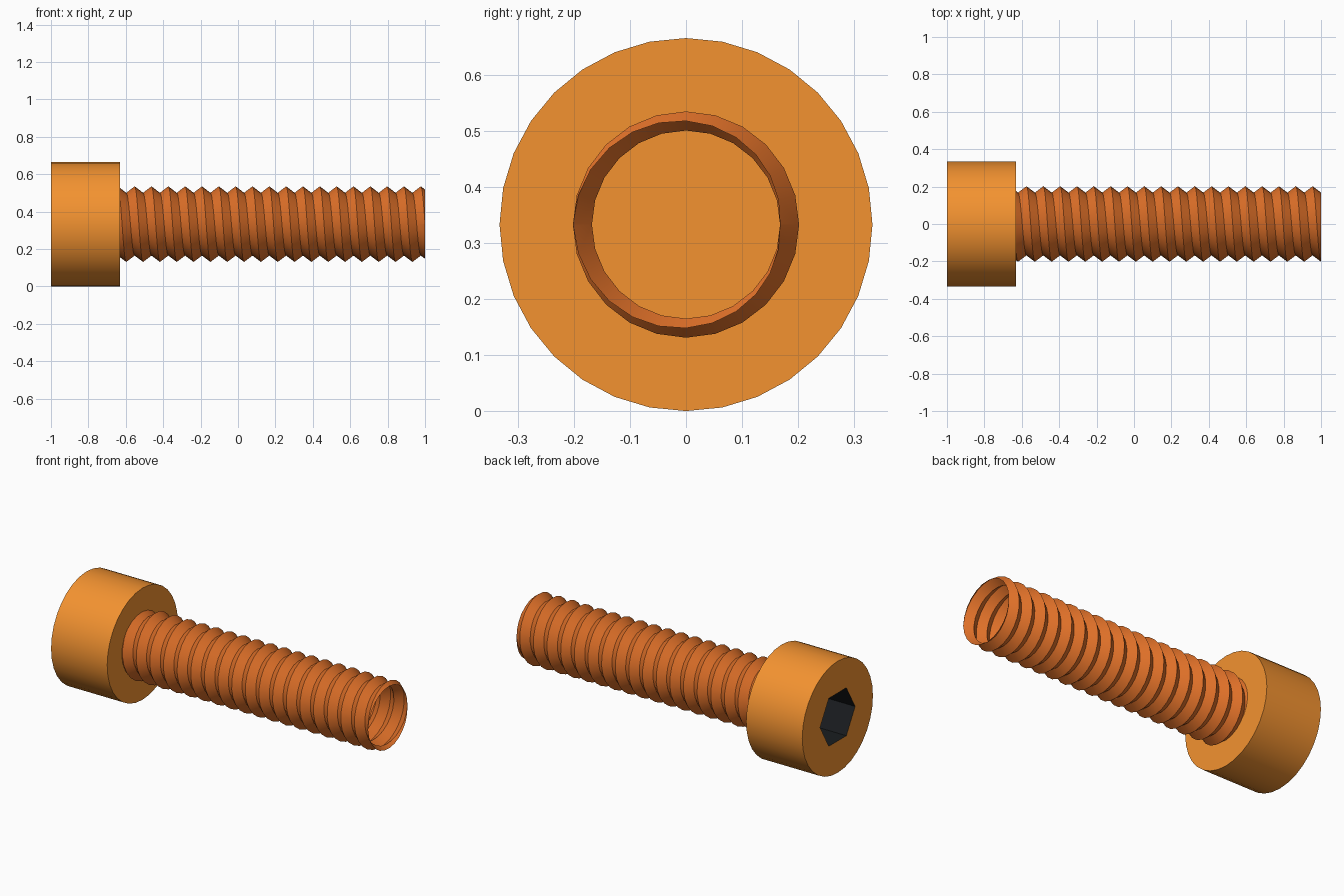
import bpy, bmesh
from math import sin, cos, pi, radians

if "Cube" in bpy.data.objects:
    bpy.data.objects.remove(bpy.data.objects["Cube"])

R_HEAD, R_CREST, R_ROOT = 0.333, 0.202, 0.168
CZ = R_HEAD                      # height of the bolt axis
X_CAP, X_NECK, X_TIP = -1.0, -0.63, 1.0
PITCH, SIDES, TURNS = 0.09, 24, 22


def material(name, rgb):
    m = bpy.data.materials.new(name)
    m.diffuse_color = (*rgb, 1)
    m.use_nodes = True
    m.node_tree.nodes["Principled BSDF"].inputs["Base Color"].default_value = m.diffuse_color
    return m


def finish(bm, name, mats):
    me = bpy.data.meshes.new(name)
    bm.to_mesh(me)
    bm.free()
    ob = bpy.data.objects.new(name, me)
    bpy.context.collection.objects.link(ob)
    for m in mats:
        me.materials.append(m)
    bpy.ops.object.select_all(action='DESELECT')
    ob.select_set(True)
    bpy.context.view_layer.objects.active = ob
    bpy.ops.object.shade_smooth_by_angle(angle=radians(35))
    return ob


def point(bm, x, r, a):
    return bm.verts.new((x, r * cos(a), CZ + r * sin(a)))


def ring(bm, x, r, n):
    return [point(bm, x, r, 2 * pi * i / n) for i in range(n)]


def walls(bm, a, b, mat=0):
    n = len(a)
    for i in range(n):
        j = (i + 1) % n
        bm.faces.new((a[i], a[j], b[j], b[i])).material_index = mat


orange = material("head_orange", (0.90, 0.29, 0.03))
rust = material("thread_orange", (0.75, 0.165, 0.022))
dark = material("socket_dark", (0.010, 0.012, 0.014))

# Cylindrical head with a hexagonal key socket
bm = bmesh.new()
cap, neck = ring(bm, X_CAP, R_HEAD, 32), ring(bm, X_NECK, R_HEAD, 32)
mouth, floor = ring(bm, X_CAP, 0.165, 6), ring(bm, X_CAP + 0.2, 0.165, 6)
walls(bm, cap, neck)
bm.faces.new(neck)
walls(bm, mouth, floor, 1)
bm.faces.new(floor).material_index = 1
rim = [e for e in bm.edges if all(abs(v.co.x - X_CAP) < 1e-5 for v in e.verts)]
bmesh.ops.triangle_fill(bm, edges=rim, use_beauty=True, normal=(-1, 0, 0))
bmesh.ops.recalc_face_normals(bm, faces=bm.faces[:])
finish(bm, "bolt_head", [orange, dark])

# Hollow helical thread, cut square at the neck and the open tip
bm = bmesh.new()
root, crest = [], []
for i in range(SIDES * TURNS + 1):
    a = 2 * pi * i / SIDES
    x = X_TIP - (TURNS - 1) * PITCH + PITCH * i / SIDES
    root.append(point(bm, x, R_ROOT, a))
    crest.append(point(bm, x + PITCH / 2, R_CREST, a))
for i in range(SIDES * TURNS):
    bm.faces.new((root[i], root[i + 1], crest[i + 1], crest[i]))
    k = i + SIDES
    if k + 1 < len(root):
        bm.faces.new((crest[i], crest[i + 1], root[k + 1], root[k]))
for x, nx in ((X_NECK, -1), (X_TIP, 1)):
    bmesh.ops.bisect_plane(bm, geom=bm.verts[:] + bm.edges[:] + bm.faces[:],
                           plane_co=(x, 0, 0), plane_no=(nx, 0, 0), clear_outer=True)
finish(bm, "threaded_shank", [rust])
